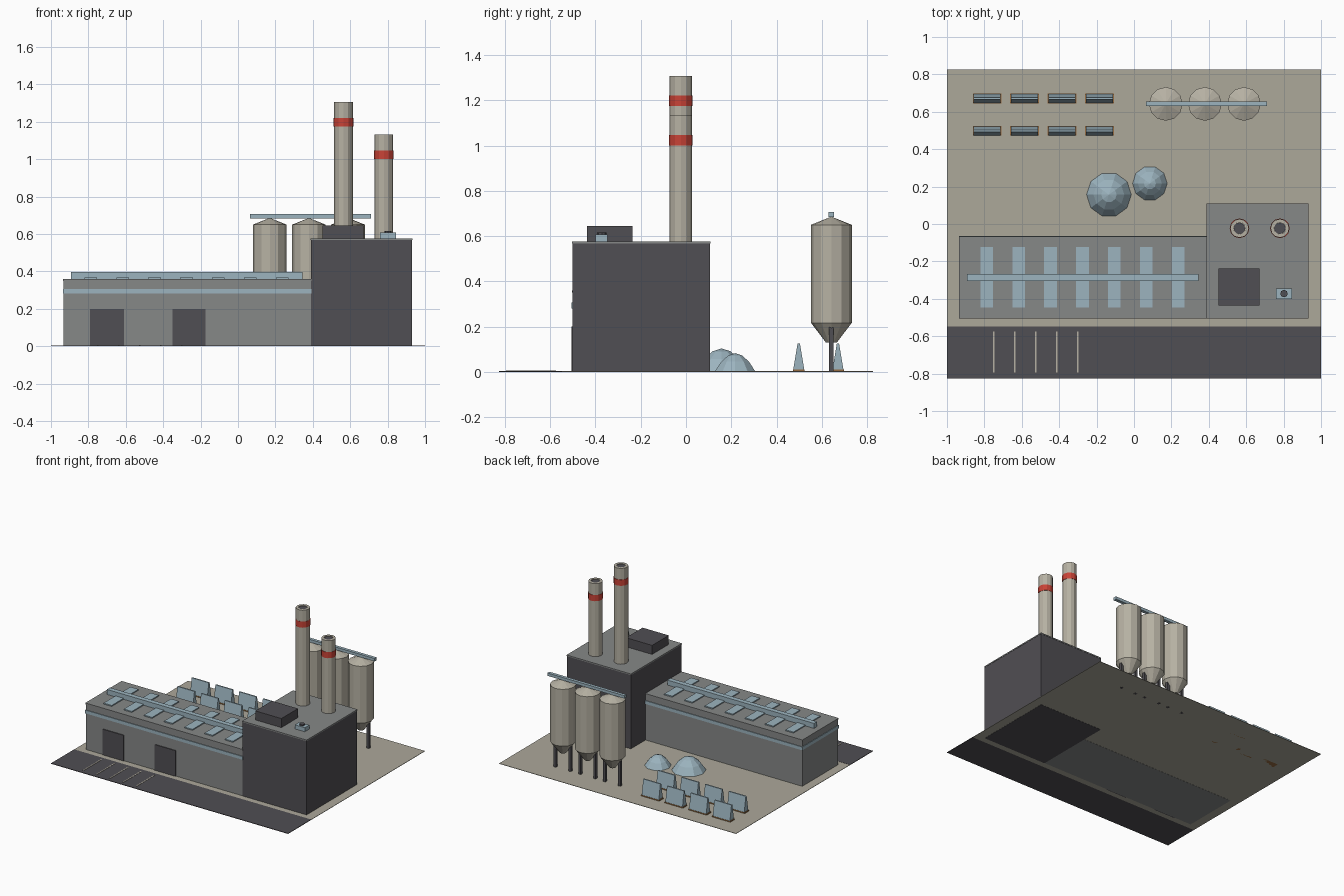
import bpy, bmesh, math

if "Cube" in bpy.data.objects:
    bpy.data.objects.remove(bpy.data.objects["Cube"])


def srgb(r, g, b):
    def lin(c):
        c /= 255
        return c / 12.92 if c <= 0.04045 else ((c + 0.055) / 1.055) ** 2.4
    return (lin(r), lin(g), lin(b), 1)


def material(name, rgb):
    m = bpy.data.materials.new(name)
    m.diffuse_color = srgb(*rgb)
    m.use_nodes = True
    m.node_tree.nodes["Principled BSDF"].inputs["Base Color"].default_value = m.diffuse_color
    return m


SAND = material("sand_concrete", (172, 168, 154))
PALE = material("pale_concrete", (182, 177, 163))
GREY = material("grey_cladding", (134, 136, 135))
DARK = material("dark_cladding", (80, 78, 83))
BLUE = material("pale_blue_glass", (156, 180, 191))
RED = material("warning_red", (200, 66, 54))
WOOD = material("wood_brown", (150, 108, 66))


def finish(name, bm, mat):
    bmesh.ops.recalc_face_normals(bm, faces=bm.faces)
    me = bpy.data.meshes.new(name)
    bm.to_mesh(me)
    bm.free()
    me.materials.append(mat)
    ob = bpy.data.objects.new(name, me)
    bpy.context.collection.objects.link(ob)
    return ob


def box(name, x, y, z, mat):
    """Box from (min, max) pairs."""
    bm = bmesh.new()
    bmesh.ops.create_cube(bm, size=1)
    for v in bm.verts:
        v.co = [(a + b) / 2 + c * (b - a) for c, (a, b) in zip(v.co, (x, y, z))]
    return finish(name, bm, mat)


def lathe(name, cx, cy, profile, mat, sides=12):
    """Faceted solid turned from (radius, height) points about a vertical axis."""
    bm = bmesh.new()
    rings = []
    for r, z in profile:
        if r == 0:
            rings.append([bm.verts.new((cx, cy, z))] * sides)
        else:
            rings.append([bm.verts.new((cx + r * math.cos(math.tau * i / sides),
                                        cy + r * math.sin(math.tau * i / sides), z))
                          for i in range(sides)])
    for lo, hi in zip(rings, rings[1:]):
        for i in range(sides):
            j = (i + 1) % sides
            quad = list(dict.fromkeys((lo[i], lo[j], hi[j], hi[i])))
            bm.faces.new(quad)
    return finish(name, bm, mat)


def prism(name, x, outline, mat):
    """Extrude a (y, z) outline along x."""
    bm = bmesh.new()
    a, b = [[bm.verts.new((px, y, z)) for y, z in outline] for px in x]
    bm.faces.new(a)
    bm.faces.new(b)
    for i in range(len(a)):
        j = (i + 1) % len(a)
        bm.faces.new((a[i], a[j], b[j], b[i]))
    return finish(name, bm, mat)


# Site: yard, road and parking lines
box("yard", (-1, 1), (-0.547, 0.825), (0.001, 0.004), SAND)
box("road", (-1, 1), (-0.825, -0.547), (0.001, 0.005), DARK)
for i in range(5):
    x = -0.75 + 0.112 * i
    box("parking_line", (x - 0.004, x + 0.004), (-0.795, -0.575), (0.004, 0.007), PALE)

# Long hall with roof slab, glass band, doors
box("hall", (-0.932, 0.392), (-0.5, -0.07), (0, 0.352), GREY)
box("hall_roof", (-0.936, 0.392), (-0.504, -0.066), (0.35, 0.36), GREY)
box("hall_band", (-0.936, 0.392), (-0.505, -0.065), (0.281, 0.306), BLUE)
for x0, x1 in ((-0.79, -0.61), (-0.35, -0.175)):
    box("hall_door", (x0, x1), (-0.506, -0.498), (0, 0.2), DARK)

# Skylights and the duct along the roof
for i in range(7):
    x = -0.787 + 0.1705 * i
    box("skylight", (x - 0.034, x + 0.034), (-0.447, -0.123), (0.358, 0.368), BLUE)
box("roof_duct", (-0.893, 0.345), (-0.304, -0.267), (0.36, 0.398), BLUE)

# Furnace block with roof, plant box and vent
box("furnace_block", (0.39, 0.93), (-0.502, 0.107), (0, 0.567), DARK)
box("furnace_roof", (0.388, 0.932), (-0.504, 0.109), (0.567, 0.576), GREY)
box("plant_box", (0.452, 0.672), (-0.437, -0.237), (0.57, 0.645), DARK)
box("vent_box", (0.76, 0.844), (-0.4, -0.346), (0.57, 0.607), BLUE)
lathe("vent_cap", 0.802, -0.372, [(0, 0.6), (0.02, 0.6), (0.02, 0.616), (0, 0.616)], DARK, 8)

# Chimneys, hollow at the top, with a red band
for x, top, band in ((0.564, 1.307, 1.198), (0.78, 1.133, 1.023)):
    lathe("chimney", x, -0.023, [(0, 0.57), (0.05, 0.57), (0.05, top), (0.031, top),
                                 (0.031, top - 0.03), (0, top - 0.03)], PALE)
    lathe("flue", x, -0.023, [(0, top - 0.032), (0.0305, top - 0.032),
                              (0.0305, top - 0.004), (0, top - 0.004)], DARK)
    lathe("chimney_band", x, -0.023, [(0.049, band - 0.023), (0.0525, band - 0.023),
                                      (0.0525, band + 0.023), (0.049, band + 0.023)], RED)

# Silos on legs, with the conveyor over them
for x in (0.17, 0.379, 0.588):
    lathe("silo", x, 0.642, [(0, 0.13), (0.024, 0.13), (0.09, 0.217), (0.09, 0.65),
                             (0, 0.686)], PALE)
    for side in (-1, 1):
        lx = x + side * 0.063
        box("silo_leg", (lx - 0.01, lx + 0.01), (0.632, 0.652), (0, 0.2), DARK)
box("conveyor", (0.063, 0.712), (0.63, 0.654), (0.684, 0.706), BLUE)

# Heaps of crushed glass
for x, y, r, h in ((-0.134, 0.157, 0.121, 0.104), (0.085, 0.217, 0.094, 0.083)):
    lathe("glass_heap", x, y, [(0, 0.002), (r, 0.002), (r * 0.68, h * 0.55),
                               (r * 0.34, h * 0.88), (0, h)], BLUE, 10)

# Racks of leaning glass sheets on wooden bases
for y in (0.498, 0.671):
    for i in range(4):
        x = -0.785 + 0.2 * i
        box("rack_base", (x - 0.077, x + 0.077), (y - 0.026, y + 0.026), (0.001, 0.012), WOOD)
        prism("rack_glass", (x - 0.072, x + 0.072),
              [(y - 0.024, 0.012), (y + 0.024, 0.012), (y + 0.005, 0.126), (y - 0.005, 0.126)], BLUE)
